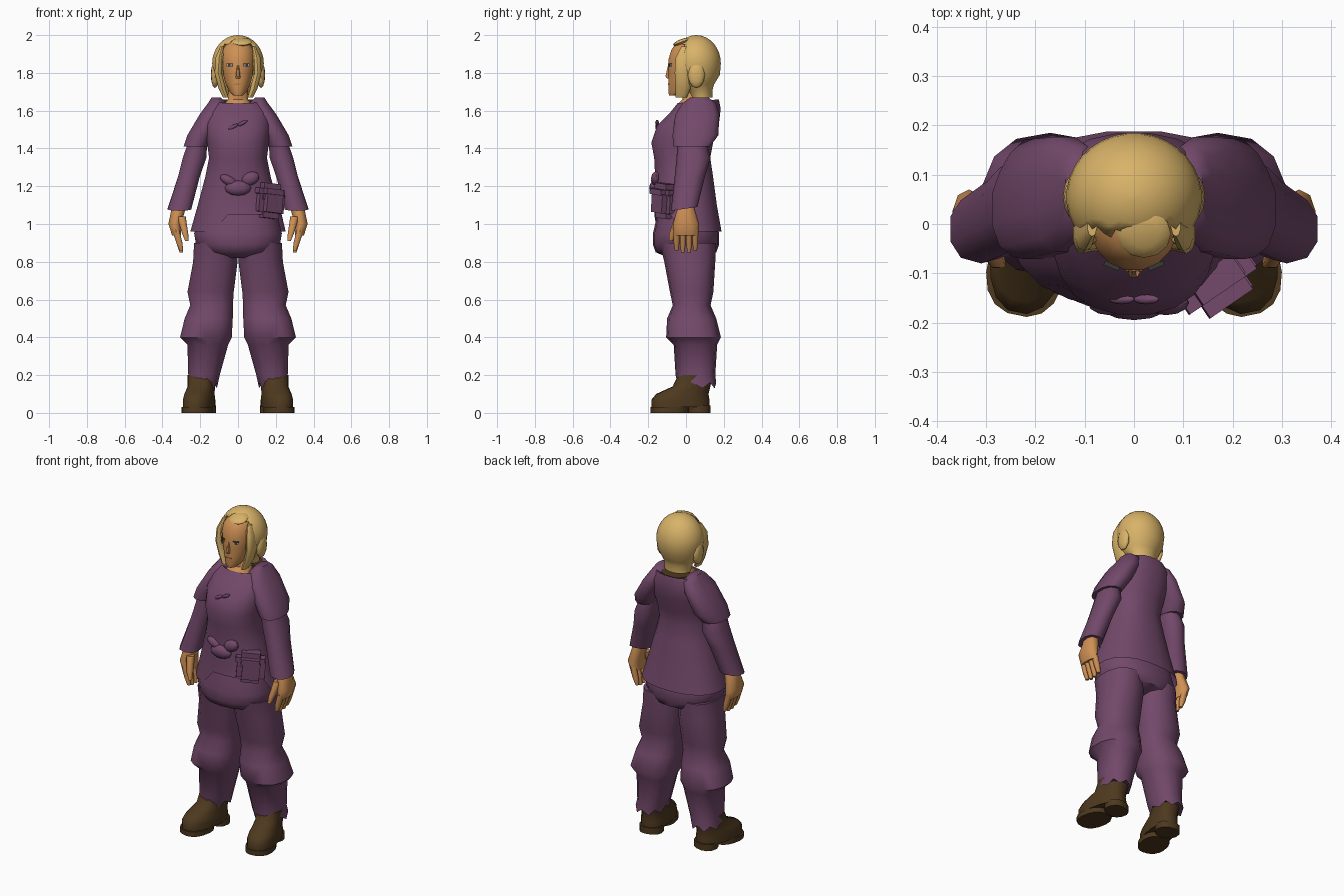
import bpy, bmesh, math
from mathutils import Matrix

default_cube = bpy.data.objects.get("Cube")
if default_cube:
    bpy.data.objects.remove(default_cube)


def material(name, red, green, blue):
    made = bpy.data.materials.new(name)
    made.use_nodes = True
    made.diffuse_color = (red, green, blue, 1)
    shader = next(node for node in made.node_tree.nodes if node.type == 'BSDF_PRINCIPLED')
    shader.inputs["Base Color"].default_value = made.diffuse_color
    return made


plum = material("plum cloth", .17, .066, .145)
skin = material("skin", .62, .28, .09)
blond = material("blond hair", .69, .45, .14)
leather = material("brown leather", .075, .04, .013)
eye_white = material("eye white", .5, .45, .4)
dark = material("dark line", .04, .04, .04)
lip = material("lip", .48, .18, .06)


def finish(name, bm, paint):
    bmesh.ops.recalc_face_normals(bm, faces=bm.faces)
    mesh = bpy.data.meshes.new(name)
    bm.to_mesh(mesh)
    bm.free()
    mesh.materials.append(paint)
    part = bpy.data.objects.new(name, mesh)
    bpy.context.collection.objects.link(part)
    bpy.ops.object.select_all(action='DESELECT')
    part.select_set(True)
    bpy.context.view_layer.objects.active = part
    bpy.ops.object.shade_smooth_by_angle(angle=math.radians(50))
    return part


def ring(z, width, depth, x=0, y=0, lift=0):
    """One cross-section; lift raises its back and lowers its front."""
    return z, width / 2, depth / 2, x, y, lift


def loft(name, paint, rings, sides=12, mirror=1, power=.85, caps=True, edit=None):
    bm = bmesh.new()
    loops = []
    for z, half_width, half_depth, x, y, lift in rings:
        loop = []
        for i in range(sides):
            angle = math.tau * (i + .5) / sides
            across, along = (math.copysign(abs(value) ** power, value)
                             for value in (math.cos(angle), math.sin(angle)))
            loop.append(bm.verts.new((mirror * (x + across * half_width),
                                      y + along * half_depth, z + lift * along)))
        loops.append(loop)
    for lower, upper in zip(loops, loops[1:]):
        for i in range(sides):
            j = (i + 1) % sides
            bm.faces.new((lower[i], lower[j], upper[j], upper[i]))
    if caps:
        bm.faces.new(loops[0])
        bm.faces.new(loops[-1])
    if edit:
        edit(bm)
    return finish(name, bm, paint)


def block(name, paint, center, size, turn=(0, 0, 0), bevel=0):
    bm = bmesh.new()
    bmesh.ops.create_cube(bm, size=1)
    bmesh.ops.scale(bm, vec=size, verts=bm.verts)
    if bevel:
        bmesh.ops.bevel(bm, geom=bm.edges[:], offset=bevel, segments=2, affect='EDGES')
    part = finish(name, bm, paint)
    part.location, part.rotation_euler = center, turn


def blob(name, paint, center, size, turn=(0, 0, 0)):
    bm = bmesh.new()
    bmesh.ops.create_uvsphere(bm, u_segments=12, v_segments=6, radius=1)
    bmesh.ops.scale(bm, vec=size, verts=bm.verts)
    part = finish(name, bm, paint)
    part.location, part.rotation_euler = center, turn


# Tunic with a low neckline and a hem that rises at the front and back split
def shape_hem(bm):
    for vert in bm.verts:
        if vert.co.z < 1:
            if vert.co.y < -.05 and vert.co.x > -.12:
                vert.co.z += .09
            elif abs(vert.co.x) < .05 and vert.co.y > 0:
                vert.co.z += .1


loft("tunic", plum, [
    ring(z=.96, width=.51, depth=.36, y=.01),
    ring(z=1.1, width=.43, depth=.33),
    ring(z=1.25, width=.35, depth=.31, y=-.01),
    ring(z=1.35, width=.31, depth=.3, y=-.02),
    ring(z=1.43, width=.33, depth=.33, y=-.02),
    ring(z=1.52, width=.35, depth=.33, y=.01),
    ring(z=1.6, width=.35, depth=.27, y=.05, lift=.01),
    ring(z=1.65, width=.26, depth=.22, y=.065, lift=.01),
    ring(z=1.635, width=.18, depth=.2, y=.06, lift=.01),
], sides=20, caps=False, edit=shape_hem)
loft("collar_lining", leather,
     [ring(z=height, width=.17, depth=.13, y=.1) for height in (1.6, 1.655)])

# Sash bow, pouch and chest lacing
blob("sash_knot", plum, center=(0, -.165, 1.19), size=(.07, .03, .04))
blob("sash_loop", plum, center=(.065, -.16, 1.24), size=(.05, .025, .035), turn=(0, -.4, 0))
blob("sash_tail", plum, center=(-.05, -.16, 1.23), size=(.05, .025, .025), turn=(0, .5, 0))
block("pouch", plum, center=(.165, -.11, 1.11), size=(.16, .11, .16),
      turn=(0, .1, .6), bevel=.03)
block("pouch_flap", plum, center=(.165, -.115, 1.17), size=(.165, .115, .09),
      turn=(0, .1, .6), bevel=.03)
for mirror in (1, -1):
    blob("chest_lace", plum, center=(.025 * mirror, -.153, 1.525 + .01 * mirror),
         size=(.03, .01, .01), turn=(0, -.5, 0))

# Trouser seat
loft("trouser_seat", plum, [
    ring(z=.82, width=.18, depth=.16, y=-.01),
    ring(z=.85, width=.36, depth=.32),
    ring(z=.89, width=.45, depth=.35),
    ring(z=.95, width=.47, depth=.35),
    ring(z=1.1, width=.4, depth=.28),
], sides=18)


def ragged_cuff(bm):
    for i, vert in enumerate(bm.verts):
        if vert.co.z < .15 and i % 2:
            vert.co.z += .03


for mirror, word in ((1, "left"), (-1, "right")):
    # Baggy trouser leg gathered around the knee
    loft(word + "_trouser_leg", plum, [
        ring(z=.13, width=.16, depth=.2, x=.19, y=.06),
        ring(z=.2, width=.17, depth=.21, x=.18, y=.05),
        ring(z=.36, width=.22, depth=.23, x=.16, y=.05),
        ring(z=.4, width=.28, depth=.29, x=.17, y=.04),
        ring(z=.5, width=.26, depth=.26, x=.155, y=.03),
        ring(z=.57, width=.23, depth=.2, x=.14, y=.03),
        ring(z=.64, width=.25, depth=.23, x=.145, y=.03),
        ring(z=.8, width=.24, depth=.27, x=.12, y=.02),
        ring(z=.9, width=.23, depth=.3, x=.12, y=.01),
    ], sides=14, mirror=mirror, edit=ragged_cuff)

    # Boot, turned outwards
    def toe_out(bm):
        bmesh.ops.rotate(bm, verts=bm.verts, cent=(.2 * mirror, 0, 0),
                         matrix=Matrix.Rotation(.2 * mirror, 3, 'Z'))

    loft(word + "_boot", leather, [
        ring(z=.03, width=.16, depth=.31, x=.2, y=-.03),
        ring(z=.07, width=.16, depth=.31, x=.2, y=-.03),
        ring(z=.1, width=.15, depth=.28, x=.2, y=-.02),
        ring(z=.14, width=.14, depth=.2, x=.2, y=.03),
        ring(z=.2, width=.15, depth=.18, x=.2, y=.05),
    ], sides=16, mirror=mirror, edit=toe_out)
    loft(word + "_sole", leather,
         [ring(z=height, width=.16, depth=.2, x=.2, y=-.09) for height in (0, .03)],
         sides=16, mirror=mirror, edit=toe_out)
    loft(word + "_heel", leather,
         [ring(z=height, width=.14, depth=.12, x=.2, y=.07) for height in (0, .04)],
         mirror=mirror, edit=toe_out)

    # Short outer sleeve over a long one
    loft(word + "_short_sleeve", plum, [
        ring(z=1.41, width=.13, depth=.2, x=.225, y=.03),
        ring(z=1.47, width=.14, depth=.25, x=.2, y=.05),
        ring(z=1.58, width=.13, depth=.24, x=.14, y=.06),
        ring(z=1.64, width=.1, depth=.18, x=.11, y=.07),
        ring(z=1.67, width=.05, depth=.1, x=.115, y=.07),
    ], mirror=mirror)
    loft(word + "_long_sleeve", plum, [
        ring(z=1.08, width=.13, depth=.14, x=.31, y=-.01, lift=.01),
        ring(z=1.25, width=.12, depth=.16, x=.26, y=.02),
        ring(z=1.35, width=.13, depth=.18, x=.23, y=.04),
        ring(z=1.45, width=.1, depth=.15, x=.21, y=.03),
    ], sides=10, mirror=mirror)

    # Hand with fingers and thumb
    loft(word + "_hand", skin, [
        ring(z=.94, width=.05, depth=.13, x=.325),
        ring(z=1, width=.07, depth=.14, x=.335),
        ring(z=1.1, width=.08, depth=.08, x=.31),
    ], sides=10, mirror=mirror)
    for k in range(4):
        reach = -.05 + .033 * k
        loft(word + "_finger", skin, [
            ring(z=.86 - .01 * (k in (1, 2)), width=.02, depth=.02, x=.3, y=reach),
            ring(z=.9, width=.035, depth=.033, x=.31, y=reach),
            ring(z=.97, width=.04, depth=.033, x=.33, y=reach),
        ], sides=8, mirror=mirror)
    loft(word + "_thumb", skin, [
        ring(z=.91, width=.02, depth=.02, x=.27, y=-.08),
        ring(z=.95, width=.035, depth=.04, x=.28, y=-.07),
        ring(z=1.04, width=.05, depth=.05, x=.3, y=-.035),
    ], sides=8, mirror=mirror)

    # Hair lock beside the face and a coil over the ear
    loft(word + "_hair_lock", blond, [
        ring(z=1.67, width=.03, depth=.06, x=.065, y=-.025),
        ring(z=1.72, width=.04, depth=.08, x=.085, y=-.015),
        ring(z=1.8, width=.04, depth=.09, x=.105, y=-.015),
        ring(z=1.88, width=.04, depth=.08, x=.1, y=-.015),
        ring(z=1.94, width=.02, depth=.05, x=.085, y=0),
    ], sides=10, mirror=mirror)
    blob(word + "_hair_coil", blond, center=(.122 * mirror, .055, 1.79), size=(.022, .045, .07))

    # Eye plates, angled around the face
    for label, paint, size, rise in (("eye", eye_white, (.03, .007, .012), 0),
                                     ("iris", dark, (.013, .009, .013), 0),
                                     ("lash", dark, (.033, .009, .004), .008)):
        block(word + "_" + label, paint, center=(.045 * mirror, -.085, 1.84 + rise),
              size=size, turn=(0, 0, .4 * mirror))

# Neck, head, nose and mouth
loft("neck", skin, [
    ring(z=1.57, width=.17, depth=.16),
    ring(z=1.635, width=.15, depth=.13, y=.02),
    ring(z=1.66, width=.11, depth=.12, y=.04),
    ring(z=1.74, width=.1, depth=.12, y=.03),
])
loft("head", skin, [
    ring(z=1.68, width=.05, depth=.06, y=-.06),
    ring(z=1.7, width=.09, depth=.11, y=-.04),
    ring(z=1.75, width=.14, depth=.19),
    ring(z=1.81, width=.17, depth=.19),
    ring(z=1.87, width=.18, depth=.19),
    ring(z=1.92, width=.17, depth=.18, y=.01),
    ring(z=1.95, width=.13, depth=.14, y=.01),
    ring(z=1.97, width=.08, depth=.09, y=.02),
], sides=16, power=1)
loft("nose", skin, [
    ring(z=1.77, width=.025, depth=.03, y=-.085),
    ring(z=1.782, width=.026, depth=.04, y=-.09),
    ring(z=1.84, width=.012, depth=.02, y=-.086),
], sides=8)
block("mouth", lip, center=(0, -.091, 1.74), size=(.035, .008, .007))


# Domed hair, narrow at the nape, with an opening cut for the face
def cut_face(bm):
    front = [face for face in bm.faces
             if (spot := face.calc_center_median()).y < -.015
             and abs(spot.x) < .088 and spot.z < 1.967]
    bmesh.ops.delete(bm, geom=front, context='FACES')


cap = [ring(z=1.67, width=.16, depth=.12, y=.08),
       ring(z=1.71, width=.17, depth=.14, y=.07),
       ring(z=1.74, width=.22, depth=.2, y=.05),
       ring(z=1.79, width=.26, depth=.25, y=.055)]
for step in range(9):
    climb = math.radians(11 * step)
    cap.append(ring(z=1.85 + .15 * math.sin(climb), width=.275 * math.cos(climb),
                    depth=.26 * math.cos(climb), y=.055))
hair = loft("hair", blond, cap, sides=32, power=1, edit=cut_face)
hair.modifiers.new("thickness", 'SOLIDIFY').thickness = .01
blob("fringe", blond, center=(.02, -.02, 1.965), size=(.055, .052, .015), turn=(.35, 0, 0))
